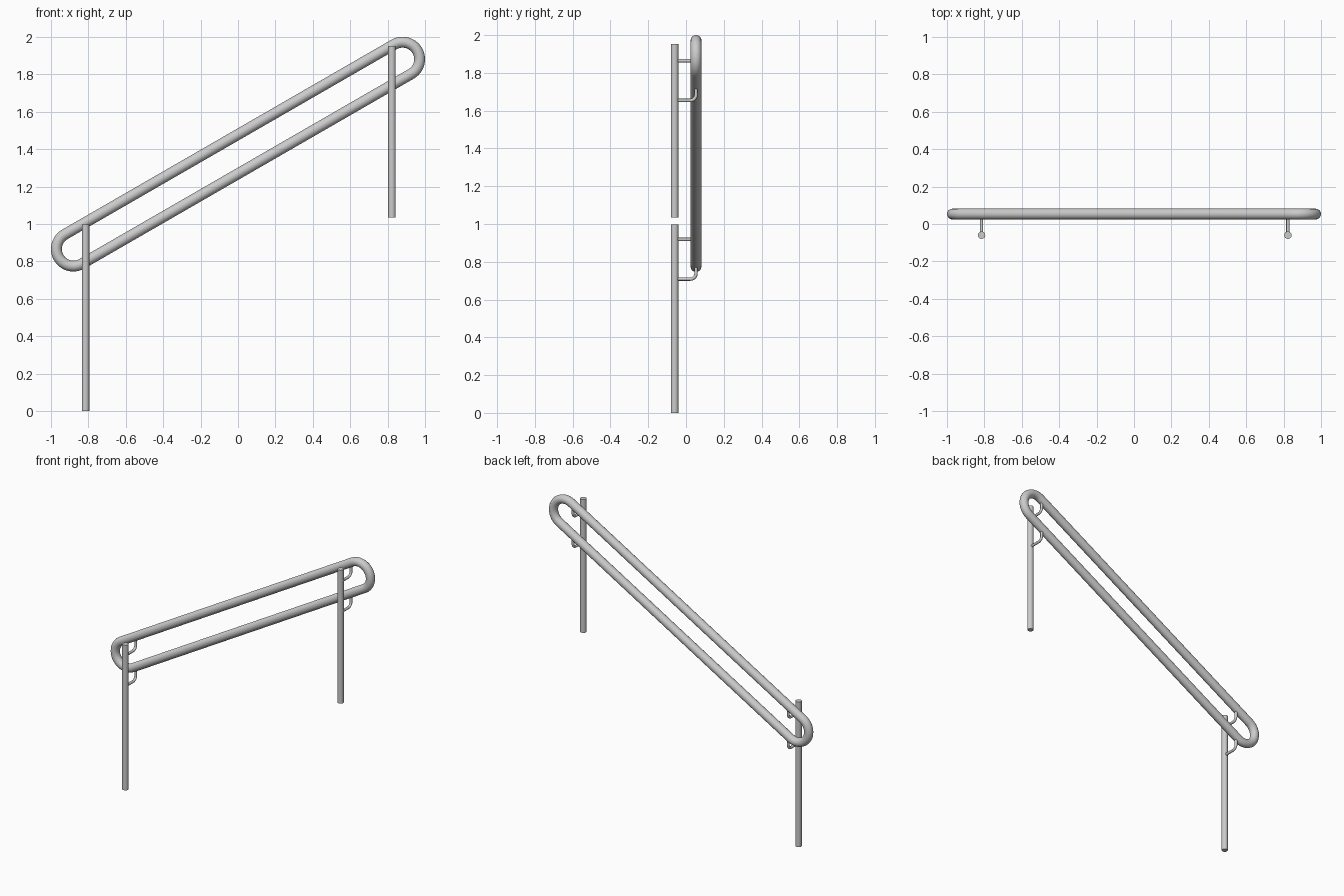
import bpy
from math import sin, cos, tan, pi, radians

if "Cube" in bpy.data.objects:
    bpy.data.objects.remove(bpy.data.objects["Cube"])

SLOPE = radians(30)
POST_Y, RAIL_Y = -0.06, 0.053
RAIL_R, LOOP_R = 0.029, 0.091
LOW, HIGH = (-0.88, 0.866), (0.88, 1.881)   # centres of the rounded rail ends


def tube(name, points, radius, cyclic=False):
    """Round tube swept along a polyline, converted to a mesh."""
    cu = bpy.data.curves.new(name, 'CURVE')
    cu.dimensions = '3D'
    cu.bevel_depth = radius
    cu.bevel_resolution = 6
    cu.use_fill_caps = not cyclic
    sp = cu.splines.new('POLY')
    sp.points.add(len(points) - 1)
    for p, co in zip(sp.points, points):
        p.co = (*co, 1)
    sp.use_cyclic_u = cyclic
    ob = bpy.data.objects.new(name, cu)
    bpy.context.collection.objects.link(ob)
    bpy.ops.object.select_all(action='DESELECT')
    ob.select_set(True)
    bpy.context.view_layer.objects.active = ob
    bpy.ops.object.convert(target='MESH')
    bpy.ops.object.shade_smooth_by_angle(angle=radians(40))


def post(name, x, z0, z1):
    bpy.ops.mesh.primitive_cylinder_add(vertices=24, radius=0.02, depth=z1 - z0,
                                        location=(x, POST_Y, (z0 + z1) / 2))
    bpy.context.object.name = name
    bpy.ops.object.shade_smooth_by_angle(angle=radians(40))


def bracket(name, x, rail_z):
    """Thin rod: out from the post, a quarter bend, then up into the rail."""
    z, bend = rail_z - 0.09, 0.03
    pts = [(x, POST_Y, z)]
    for i in range(9):
        a = pi / 2 * i / 8
        pts.append((x, RAIL_Y - bend + bend * sin(a), z + bend - bend * cos(a)))
    pts.append((x, RAIL_Y, rail_z - 0.015))
    tube(name, pts, 0.009)


# Sloped stadium-shaped handrail loop
loop = []
for (cx, cz), start in ((HIGH, SLOPE - pi / 2), (LOW, SLOPE + pi / 2)):
    for i in range(25):
        a = start + pi * i / 24
        loop.append((cx + LOOP_R * cos(a), RAIL_Y, cz + LOOP_R * sin(a)))
tube("handrail_loop", loop, RAIL_R, cyclic=True)

# Posts, each with a bracket under both rails
for label, x, z0, z1 in (("lower", -0.815, 0, 0.998), ("upper", 0.823, 1.035, 1.952)):
    post(label + "_post", x, z0, z1)
    axis_z = LOW[1] + (x - LOW[0]) * tan(SLOPE)
    for side, s in (("bottom", -1), ("top", 1)):
        bracket(f"{label}_post_{side}_bracket", x, axis_z + s * LOOP_R / cos(SLOPE))
